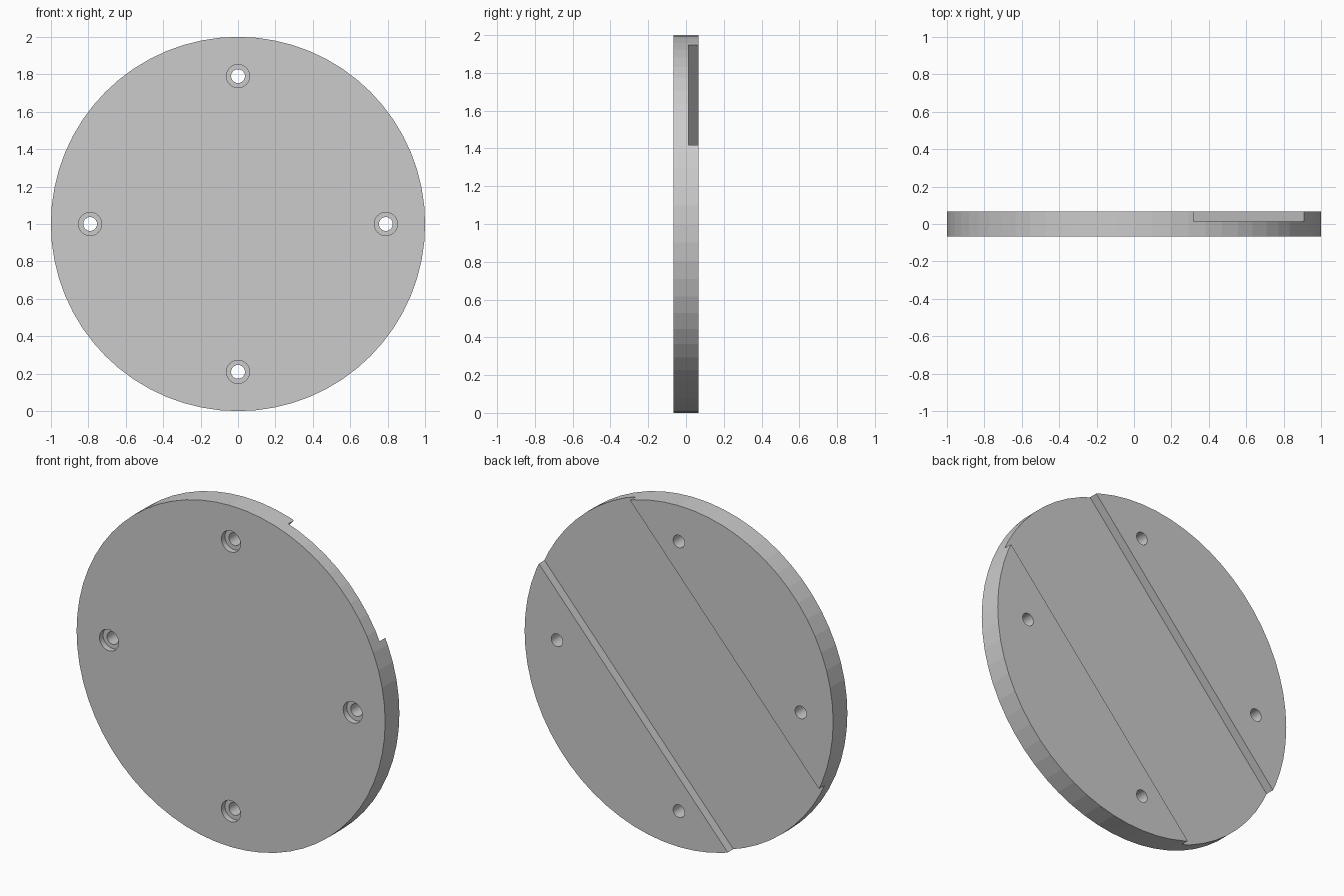
import bpy
from math import radians, cos, sin, pi

if "Cube" in bpy.data.objects:
    bpy.data.objects.remove(bpy.data.objects["Cube"])

HALF = 0.066        # half thickness of the disc
FLOOR = 0.014       # y of the groove floor
BORE = 0.034        # counterbore depth


def cylinder_y(name, r, y0, y1, x=0, z=1, sides=32):
    bpy.ops.mesh.primitive_cylinder_add(
        vertices=sides, radius=r, depth=y1 - y0,
        location=(x, (y0 + y1) / 2, z), rotation=(pi / 2, 0, 0))
    ob = bpy.context.object
    ob.name = name
    return ob


def cut(target, cutter):
    mod = target.modifiers.new("cut", 'BOOLEAN')
    mod.operation = 'DIFFERENCE'
    mod.solver = 'EXACT'
    mod.object = cutter
    bpy.context.view_layer.objects.active = target
    bpy.ops.object.modifier_apply(modifier=mod.name)
    bpy.data.objects.remove(cutter, do_unlink=True)


# Round plate facing front
plate = cylinder_y("round_plate", 1.0, -HALF, HALF, sides=64)

# Wide diagonal channel across the back
bpy.ops.mesh.primitive_cube_add(size=1, location=(0, FLOOR + 0.1, 1),
                                rotation=(0, -radians(48.1), 0))
channel = bpy.context.object
channel.name = "channel_cutter"
channel.scale = (3, 0.2, 0.794)
cut(plate, channel)

# Four counterbored screw holes
for i in range(4):
    x, z = 0.79 * cos(i * pi / 2), 1 + 0.79 * sin(i * pi / 2)
    cut(plate, cylinder_y("bore_cutter", 0.062, -0.2, -HALF + BORE, x, z))
    cut(plate, cylinder_y("hole_cutter", 0.037, -0.2, 0.2, x, z))
